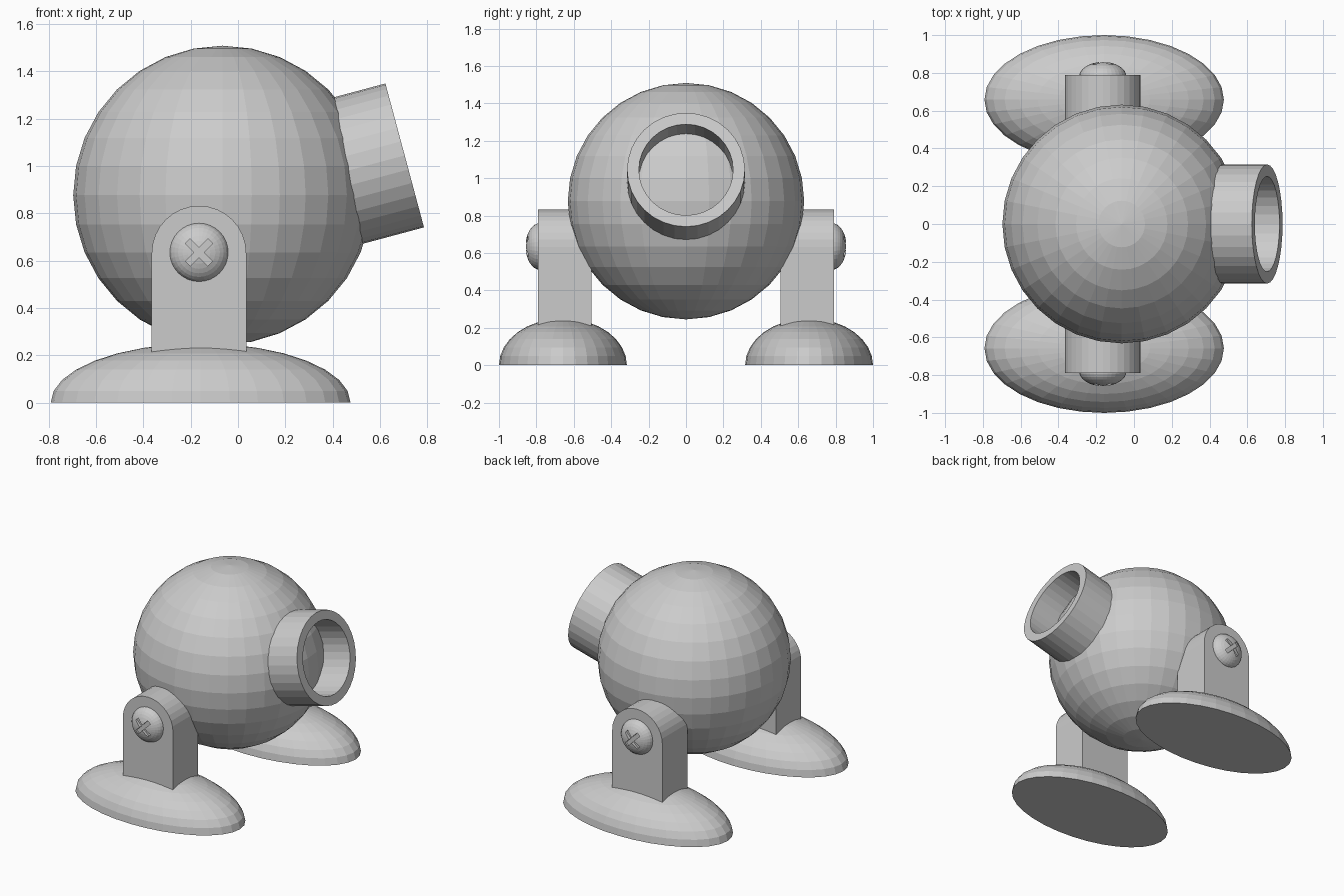
import bpy, bmesh
from math import radians, pi, cos, sin
from mathutils import Matrix, Vector

if "Cube" in bpy.data.objects:
    bpy.data.objects.remove(bpy.data.objects["Cube"])


def to_object(name, bm, matrix=None):
    if matrix is not None:
        bmesh.ops.transform(bm, matrix=matrix, verts=bm.verts)
    bmesh.ops.recalc_face_normals(bm, faces=bm.faces)
    mesh = bpy.data.meshes.new(name)
    bm.to_mesh(mesh)
    bm.free()
    obj = bpy.data.objects.new(name, mesh)
    bpy.context.collection.objects.link(obj)
    return obj


def ball(name, center, radii, half=False, rot=None):
    bm = bmesh.new()
    bmesh.ops.create_uvsphere(bm, u_segments=32, v_segments=16, radius=1)
    if half:
        cut = bmesh.ops.bisect_plane(
            bm, geom=bm.verts[:] + bm.edges[:] + bm.faces[:], dist=1e-4,
            plane_co=(0, 0, 0), plane_no=(0, 0, 1), clear_inner=True)
        rim = [e for e in bm.edges if e.is_boundary]
        bmesh.ops.contextual_create(bm, geom=rim)
    m = Matrix.Translation(center) @ (rot or Matrix()) @ Matrix.Diagonal((*radii, 1))
    return to_object(name, bm, m)


def tube(name, outer, inner, z0, z1, matrix, n=32):
    profile = [(outer, z0), (outer, z1), (inner, z1), (inner, z0)]
    bm = bmesh.new()
    rings = [[bm.verts.new((r * cos(2 * pi * i / n), r * sin(2 * pi * i / n), z))
              for i in range(n)] for r, z in profile]
    for a, b in zip(rings, rings[1:] + rings[:1]):
        for i in range(n):
            j = (i + 1) % n
            bm.faces.new((a[i], a[j], b[j], b[i]))
    return to_object(name, bm, matrix)


def arch_leg(name, x, half, z0, zc, y0, y1, n=16):
    outline = [(x + half, z0)]
    outline += [(x + half * cos(pi * i / n), zc + half * sin(pi * i / n)) for i in range(n + 1)]
    outline += [(x - half, z0)]
    bm = bmesh.new()
    face = bm.faces.new([bm.verts.new((px, y0, pz)) for px, pz in outline])
    ext = bmesh.ops.extrude_face_region(bm, geom=[face])
    verts = [g for g in ext["geom"] if isinstance(g, bmesh.types.BMVert)]
    bmesh.ops.translate(bm, vec=(0, y1 - y0, 0), verts=verts)
    if face.is_valid is False or not any(
            all(abs(v.co.y - y0) < 1e-6 for v in f.verts) for f in bm.faces):
        bmesh.ops.holes_fill(bm, edges=[e for e in bm.edges if e.is_boundary])
    return to_object(name, bm)


def carve(obj, center, size, angle):
    bm = bmesh.new()
    bmesh.ops.create_cube(bm, size=1)
    m = Matrix.Translation(center) @ Matrix.Rotation(angle, 4, 'Y') @ Matrix.Diagonal((*size, 1))
    cutter = to_object("slot_cutter", bm, m)
    cutter.hide_render = True
    mod = obj.modifiers.new("slot", 'BOOLEAN')
    mod.operation, mod.object, mod.solver = 'DIFFERENCE', cutter, 'EXACT'
    bpy.context.view_layer.objects.active = obj
    bpy.ops.object.modifier_apply(modifier=mod.name)
    bpy.data.objects.remove(cutter)


# Round body
ball("body", (-0.065, 0, 0.877), (0.632, 0.632, 0.632))

# Open barrel, tilted up 15 degrees
axis = Vector((cos(radians(15)), 0, sin(radians(15))))
mouth = Vector((0.705, 0, 1.045))
tube("barrel", 0.315, 0.252, -0.34, 0,
     Matrix.Translation(mouth) @ Matrix.Rotation(radians(75), 4, 'Y'))

# Foot, leg and cross-head screw on each side
for side, s in (("front", -1), ("back", 1)):
    ball(side + "_foot", (-0.158, s * 0.658, 0), (0.634, 0.342, 0.25), half=True)
    arch_leg(side + "_leg", -0.165, 0.2, 0.1, 0.632, s * 0.505, s * 0.79)
    screw = ball(side + "_screw", (-0.165, s * 0.78, 0.635), (0.125, 0.125, 0.078),
                 half=True, rot=Matrix.Rotation(radians(-90 * s), 4, 'X'))
    for a in (45, -45):
        carve(screw, (-0.165, s * 0.883, 0.635), (0.135, 0.1, 0.028), radians(a))
